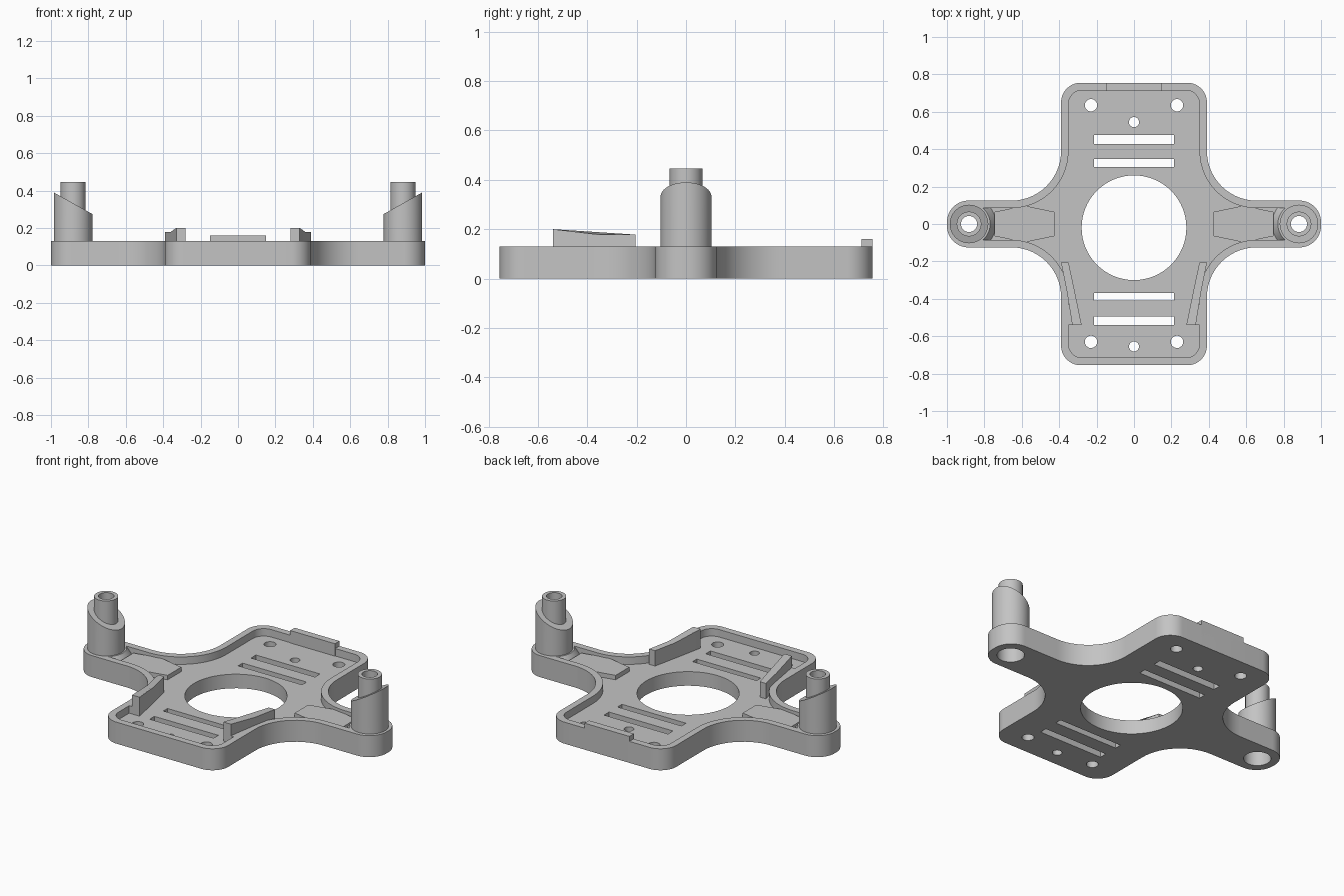
import bpy, bmesh, math
from mathutils import Vector

old = bpy.data.objects.get("Cube")
if old:
    bpy.data.objects.remove(old, do_unlink=True)

grey = bpy.data.materials.new("plain grey")
grey.use_nodes = True
colour = (0.55, 0.55, 0.55, 1)
grey.diffuse_color = colour
grey.node_tree.nodes["Principled BSDF"].inputs["Base Color"].default_value = colour

RIM, FLOOR, POST_X = 0.13, 0.085, 0.882


def add(name, bm):
    bmesh.ops.recalc_face_normals(bm, faces=bm.faces)
    mesh = bpy.data.meshes.new(name)
    bm.to_mesh(mesh)
    bm.free()
    mesh.materials.append(grey)
    ob = bpy.data.objects.new(name, mesh)
    bpy.context.collection.objects.link(ob)
    return ob


def prism(name, points, z0, z1):
    """Extrude a flat outline; z1 may be a function of (x, y)."""
    bm = bmesh.new()
    top = z1 if callable(z1) else lambda x, y: z1
    low = [bm.verts.new((x, y, z0)) for x, y in points]
    high = [bm.verts.new((x, y, top(x, y))) for x, y in points]
    bm.faces.new(low)
    bm.faces.new(high)
    for i in range(len(low)):
        j = (i + 1) % len(low)
        bm.faces.new((low[i], low[j], high[j], high[i]))
    return add(name, bm)


def box(name, x0, x1, y0, y1, z0, z1):
    return prism(name, [(x0, y0), (x1, y0), (x1, y1), (x0, y1)], z0, z1)


def circle(x, y, r, n=64):
    return [(x + r * math.cos(2 * math.pi * i / n),
             y + r * math.sin(2 * math.pi * i / n)) for i in range(n)]


def rod(name, x, y, r, z0, z1):
    return prism(name, circle(x, y, r), z0, z1)


def rounded(corners, steps=14):
    """Replace each (x, y, radius) right-angled corner by an arc."""
    out = []
    for i, (x, y, r) in enumerate(corners):
        p = Vector((x, y))
        a = (Vector(corners[i - 1][:2]) - p).normalized() * r
        b = (Vector(corners[(i + 1) % len(corners)][:2]) - p).normalized() * r
        for k in range(steps + 1):
            t = k / steps * math.pi / 2
            out.append(tuple(p + a * (1 - math.sin(t)) + b * (1 - math.cos(t))))
    return out


def cross(inset):
    """Cross-shaped outline, moved inwards by inset."""
    w, h, arm, tip = 0.39 - inset, 0.755 - inset, 0.125 - inset, 1 - inset
    r, fillet = 0.105 - inset * 0.8, 0.265 + inset
    tip_r = min(0.115, arm * 0.95)
    quarter = [(tip, arm, tip_r), (w, arm, fillet), (w, h, r)]
    flip = lambda pts, sx, sy: [(x * sx, y * sy, q) for x, y, q in pts]
    return rounded(quarter + flip(quarter[::-1], -1, 1)
                   + flip(quarter, -1, -1) + flip(quarter[::-1], 1, -1))


def cut(ob, *cutters):
    for c in cutters:
        mod = ob.modifiers.new("cut", "BOOLEAN")
        mod.operation, mod.solver, mod.object = "DIFFERENCE", "EXACT", c
    bpy.context.view_layer.update()
    graph = bpy.context.evaluated_depsgraph_get()
    mesh = bpy.data.meshes.new_from_object(ob.evaluated_get(graph))
    ob.modifiers.clear()
    ob.data = mesh
    for c in cutters:
        bpy.data.objects.remove(c, do_unlink=True)


# Pocket cutter, leaving solid sloped pads under the posts
pocket = prism("pocket_cutter", cross(0.04), FLOOR, 0.3)
pads = []
for s in (1, -1):
    bm = bmesh.new()
    bmesh.ops.create_cone(bm, cap_ends=True, segments=64, radius1=0.168,
                          radius2=0.085, depth=0.12)
    bmesh.ops.translate(bm, verts=bm.verts, vec=(s * POST_X, 0, 0.11))
    pads.append(add("pad_cutter", bm))
    pads.append(box("tip_cutter", *sorted((s * POST_X, s * 1.1)), -0.2, 0.2, 0, 0.4))
cut(pocket, *pads)

# Base plate with rim, openings, slots and screw holes
plate = prism("base_plate", cross(0), 0, RIM)
holes = [rod("opening_cutter", 0, -0.02, 0.28, -0.1, 0.3)]
for y0, y1 in ((0.428, 0.476), (0.305, 0.348), (-0.41, -0.37), (-0.54, -0.495)):
    holes.append(box("slot_cutter", -0.213, 0.215, y0, y1, -0.1, 0.3))
for x, y, r in ((0.23, 0.635, 0.033), (-0.23, 0.635, 0.033), (0, 0.545, 0.027),
                (0.23, -0.63, 0.033), (-0.23, -0.63, 0.033), (0, -0.655, 0.027)):
    holes.append(rod("hole_cutter", x, y, r, -0.1, 0.3))
for s in (1, -1):
    holes.append(rod("socket_cutter", s * POST_X, 0, 0.075, -0.1, 0.3))
cut(plate, pocket, *holes)
parts = [plate]

for s, side in ((1, "left"), (-1, "right")):
    cx = s * POST_X

    # Post with slanted top, socket below and a hollow pin
    post = prism(side + "_post", circle(cx, 0, 0.103), RIM - 0.01,
                 lambda x, y: 0.332 + 0.56 * (x - cx) * s)
    cut(post, rod("socket_cutter", cx, 0, 0.075, 0, 0.24),
        rod("bore_cutter", cx, 0, 0.043, 0.2, 0.5))
    pin = rod(side + "_pin", cx, 0, 0.066, 0.25, 0.445)
    cut(pin, rod("bore_cutter", cx, 0, 0.043, 0.2, 0.5))

    # Raised six-sided pad on the arm
    half = [(0.745, 0.065), (0.585, 0.098), (0.425, 0.065)]
    outline = half + [(x, -y) for x, y in half[::-1]]
    pad = prism(side + "_arm_pad", [(s * x, y) for x, y in outline], 0.05, 0.112)

    # Angled guide rail, rising towards the front, with a foot at the rim
    rail_points = [(0.39, -0.205), (0.35, -0.205), (0.319, -0.35),
                   (0.28, -0.54), (0.33, -0.54), (0.361, -0.35)]
    rail = prism(side + "_guide_rail", [(s * x, y) for x, y in rail_points], 0.05,
                 lambda x, y: 0.178 + 0.022 * max(0, (-0.35 - y) / 0.19))
    foot_points = [(0.352, -0.43), (0.33, -0.43), (0.31, -0.54), (0.352, -0.54)]
    foot = prism(side + "_rail_foot", [(s * x, y) for x, y in foot_points], 0.05, RIM)
    parts += [post, pin, pad, rail, foot]

# Stop tab on the back rim
parts.append(box("back_tab", -0.15, 0.15, 0.712, 0.755, 0.05, 0.16))

bpy.ops.object.select_all(action="DESELECT")
for ob in parts:
    ob.select_set(True)
bpy.context.view_layer.objects.active = plate
bpy.ops.object.shade_smooth_by_angle(angle=math.radians(30))
